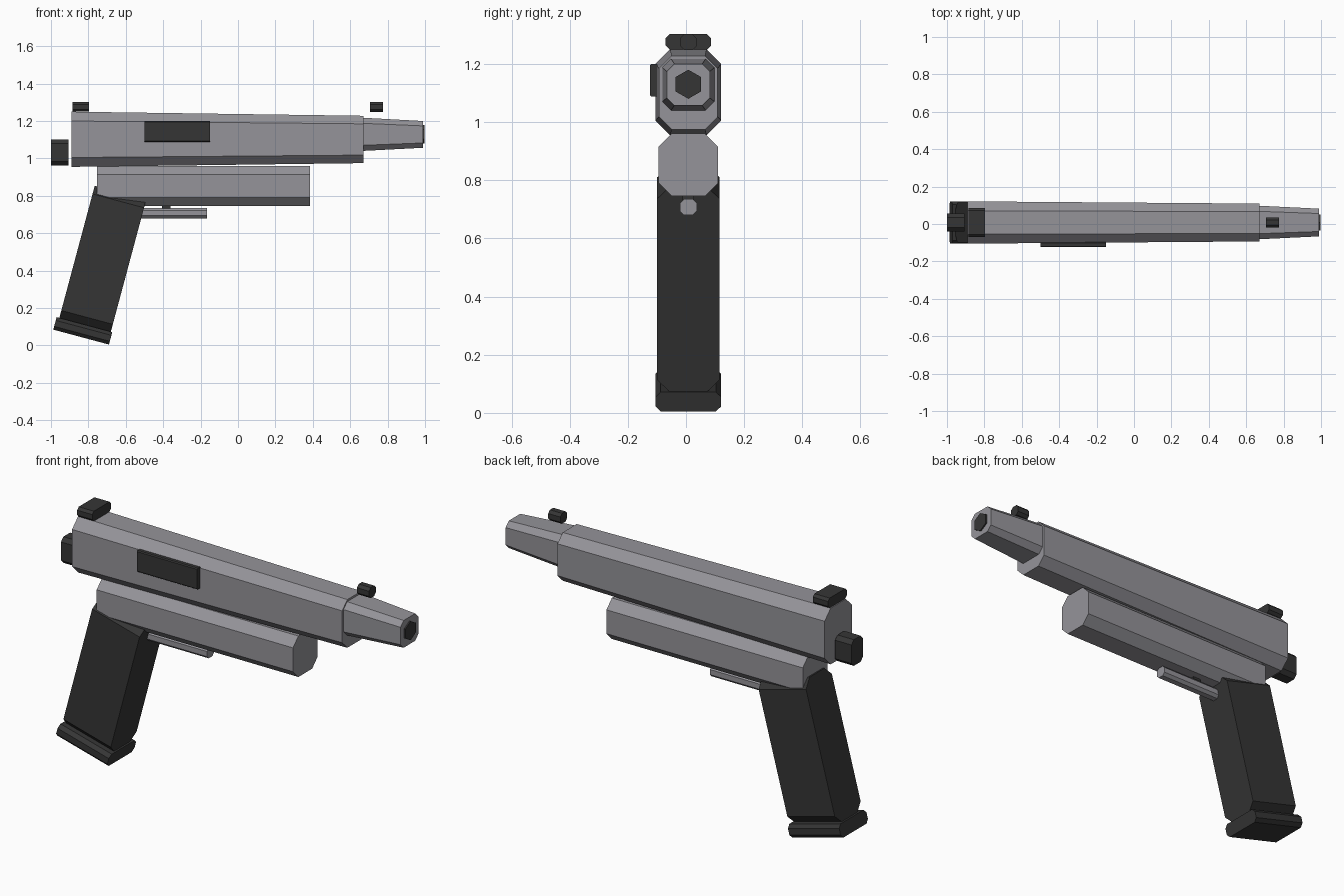
import bpy
import bmesh
import math
from mathutils import Matrix, Vector

if "Cube" in bpy.data.objects:
    bpy.data.objects.remove(bpy.data.objects["Cube"], do_unlink=True)

MID = 0.008  # centre line in y


def material(name, colour):
    mat = bpy.data.materials.new(name)
    mat.use_nodes = True
    mat.diffuse_color = (*colour, 1)
    mat.node_tree.nodes["Principled BSDF"].inputs["Base Color"].default_value = (*colour, 1)
    return mat


steel = material("steel grey", (0.30, 0.295, 0.32))
black = material("matt black", (0.036, 0.036, 0.036))


def section(x, half, low, high, cut):
    """Chamfered rectangle across the x axis."""
    inner = half - cut
    pts = [(inner, low), (half, low + cut), (half, high - cut), (inner, high)]
    pts += [(-y, z) for y, z in reversed(pts)]
    return [Vector((x, MID + y, z)) for y, z in pts]


def loft(name, mat, rear, front, transform=Matrix()):
    """Join two matching cross-sections into a closed solid."""
    bm = bmesh.new()
    a, b = [[bm.verts.new(transform @ p) for p in ring] for ring in (rear, front)]
    bm.faces.new(a)
    bm.faces.new(b)
    for i in range(len(a)):
        j = (i + 1) % len(a)
        bm.faces.new((a[i], a[j], b[j], b[i]))
    bmesh.ops.recalc_face_normals(bm, faces=bm.faces)
    mesh = bpy.data.meshes.new(name)
    bm.to_mesh(mesh)
    bm.free()
    mesh.materials.append(mat)
    obj = bpy.data.objects.new(name, mesh)
    bpy.context.collection.objects.link(obj)
    return obj


def bar(name, mat, x0, x1, half, low, high, cut, transform=Matrix()):
    return loft(name, mat, section(x0, half, low, high, cut),
                section(x1, half, low, high, cut), transform)


# Upper body and tapered barrel
loft("slide", steel, section(-0.89, 0.113, 0.955, 1.25, 0.05),
     section(0.67, 0.101, 0.975, 1.228, 0.043))
loft("barrel", steel, section(0.66, 0.09, 1.04, 1.218, 0.03),
     section(0.99, 0.074, 1.057, 1.2, 0.026))

# Six-sided muzzle plug
hexagon = [Vector((0, MID + 0.05 * math.sin(k * math.pi / 3),
                   1.13 + 0.05 * math.cos(k * math.pi / 3))) for k in range(6)]
loft("muzzle", black, [p + Vector((0.9, 0, 0)) for p in hexagon],
     [p + Vector((0.997, 0, 0)) for p in hexagon])

# Lower body and trigger group
bar("frame", steel, -0.755, 0.385, 0.102, 0.745, 0.96, 0.045)
bar("trigger_guard", steel, -0.53, -0.165, 0.029, 0.68, 0.735, 0.014)
bar("trigger", black, -0.405, -0.36, 0.02, 0.725, 0.78, 0.008)

# Sights, hammer and side port
bar("rear_sight", black, -0.885, -0.797, 0.078, 1.25, 1.302, 0.013)
bar("front_sight", black, 0.705, 0.775, 0.028, 1.247, 1.302, 0.014)
bar("hammer", black, -1.0, -0.905, 0.048, 0.963, 1.1, 0.02)
bar("ejection_port", black, -0.5, -0.15, 0.014, 1.088, 1.2, 0.005,
    Matrix.Translation((0, -0.118, 0)))

# Raked grip and base plate, hung from the grip's upper front corner
rake = Matrix.Translation((-0.492, 0, 0.775)) @ Matrix.Rotation(math.radians(15), 4, "Y")
bar("grip", black, -0.285, 0, 0.107, -0.73, 0.005, 0.045, rake)
bar("grip_base", black, -0.3, 0.008, 0.113, -0.795, -0.726, 0.018, rake)
